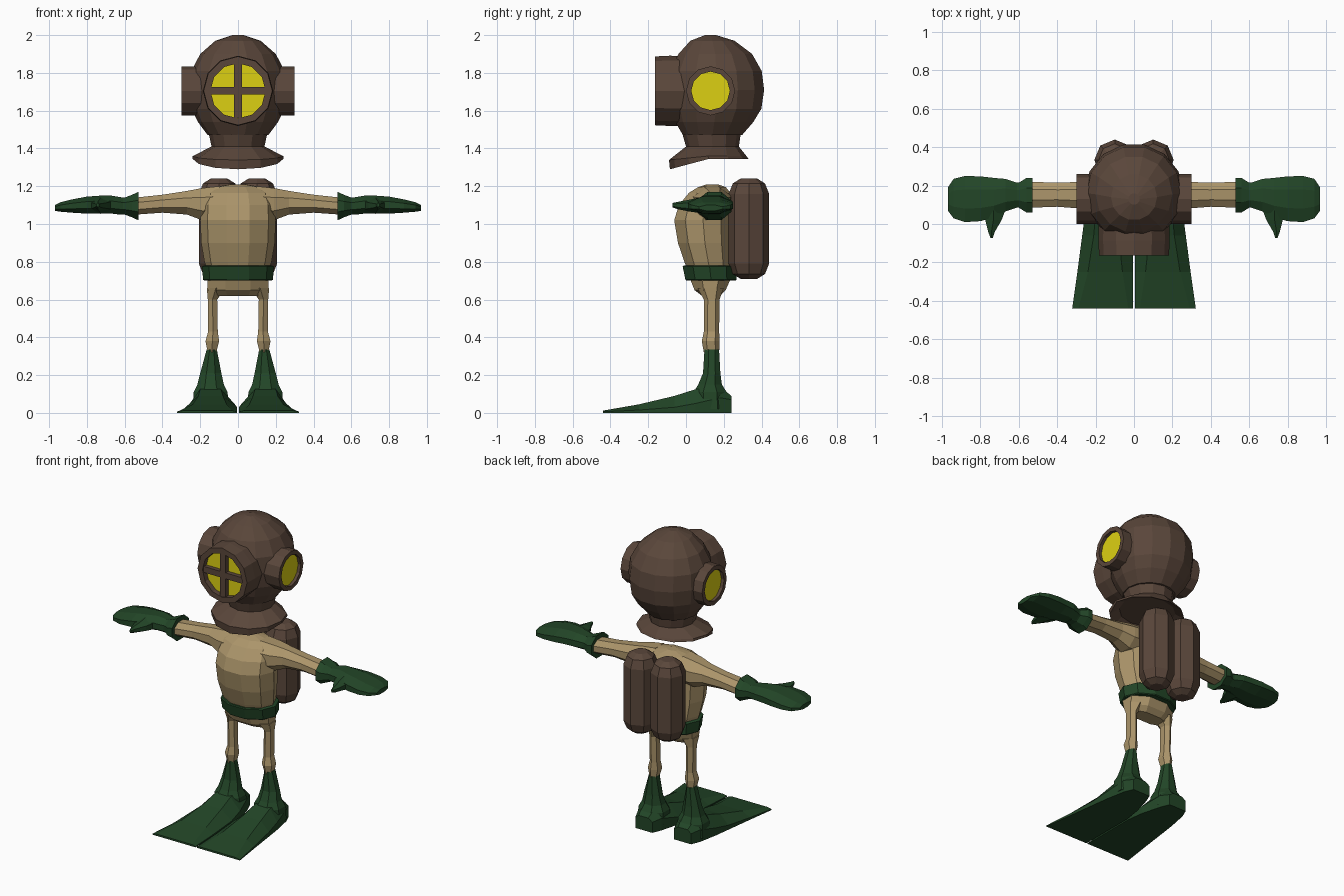
import bpy, bmesh, math
from mathutils import Vector


def material(name, rgb):
    m = bpy.data.materials.new(name)
    m.diffuse_color = (*rgb, 1)
    return m


BROWN = material("brown metal", (0.102, 0.062, 0.043))
YELLOW = material("yellow glass", (0.72, 0.63, 0.006))
GREEN = material("dark green rubber", (0.016, 0.060, 0.020))
TAN = material("tan canvas", (0.41, 0.30, 0.145))


def loft(name, rings, mat, mirror=False, closed=False):
    """Skin rings of equal point count; cap the ends, or join last ring to first."""
    bm = bmesh.new()
    vs = [[bm.verts.new(p) for p in r] for r in rings]
    n = len(rings[0])
    pairs = list(zip(vs, vs[1:])) + ([(vs[-1], vs[0])] if closed else [])
    for a, b in pairs:
        for i in range(n):
            j = (i + 1) % n
            bm.faces.new((a[i], a[j], b[j], b[i]))
    if not closed:
        bm.faces.new(vs[0])
        bm.faces.new(vs[-1])
    bmesh.ops.recalc_face_normals(bm, faces=bm.faces)
    me = bpy.data.meshes.new(name)
    bm.to_mesh(me)
    bm.free()
    me.materials.append(mat)
    ob = bpy.data.objects.new(name, me)
    bpy.context.collection.objects.link(ob)
    if mirror:
        ob.modifiers.new("mirror", 'MIRROR').use_clip = False
    return ob


def ring(axis, at, a0, a1, b0, b1, n=8, flat=True):
    """n-sided ring across an axis, filling the box a0..a1, b0..b1."""
    ph = math.pi / n if flat else 0
    k = 1 / math.cos(ph)
    pts = []
    for i in range(n):
        t = 2 * math.pi * i / n + ph
        a = (a0 + a1) / 2 + (a1 - a0) / 2 * k * math.cos(t)
        b = (b0 + b1) / 2 + (b1 - b0) / 2 * k * math.sin(t)
        pts.append({'x': (at, a, b), 'y': (a, at, b), 'z': (a, b, at)}[axis])
    return pts


def box(name, x0, x1, y0, y1, z0, z1, mat):
    return loft(name, [[(x0, y0, z), (x1, y0, z), (x1, y1, z), (x0, y1, z)] for z in (z0, z1)], mat)


def round_ring(axis, at, a, b, r, n=12):
    return ring(axis, at, a - r, a + r, b - r, b + r, n, False)


# helmet dome: (z, radius, y centre)
dome = [(1.47, 0.16, 0.14), (1.54, 0.212, 0.15), (1.61, 0.245, 0.16), (1.71, 0.257, 0.163),
        (1.81, 0.247, 0.16), (1.90, 0.20, 0.155), (1.97, 0.12, 0.14), (2.0, 0.03, 0.13)]
loft("helmet_dome", [round_ring('z', z, 0, y, r, 14) for z, r, y in dome], BROWN)

# collar flares out, with its front edge dipping to a point
collar = [round_ring('z', 1.48, 0, 0.135, 0.155), round_ring('z', 1.41, 0, 0.14, 0.14),
          ring('z', 1.36, -0.24, 0.24, -0.09, 0.32, 12, False),
          ring('z', 1.345, -0.24, 0.24, -0.085, 0.33, 12, False),
          ring('z', 1.37, -0.18, 0.18, -0.03, 0.28, 12, False)]
for r in collar[2:]:
    r[:] = [(x, y, z - max(0, 0.12 - y) * (0.27 if z < 1.35 else 0.1)) for x, y, z in r]
loft("helmet_collar", collar, BROWN)

# portholes: rim around a recessed glass disc
loft("front_port_rim", [round_ring('y', y, 0, 1.705, r) for y, r in
                        [(0.05, 0.182), (-0.085, 0.186), (-0.165, 0.182), (-0.165, 0.146), (0.05, 0.146)]],
     BROWN, closed=True)
loft("front_glass", [round_ring('y', y, 0, 1.705, 0.15) for y in (-0.13, -0.12)], YELLOW)
box("front_bar_upright", -0.02, 0.02, -0.16, -0.125, 1.56, 1.85, BROWN)
box("front_bar_level", -0.145, 0.145, -0.158, -0.125, 1.685, 1.725, BROWN)
loft("side_port_rim", [round_ring('x', x, 0.13, 1.705, r) for x, r in
                       [(0.15, 0.13), (0.30, 0.13), (0.30, 0.102), (0.15, 0.102)]],
     BROWN, mirror=True, closed=True)
loft("side_glass", [round_ring('x', x, 0.13, 1.705, 0.105) for x in (0.27, 0.28)], YELLOW, mirror=True)

# torso: (z, half width, front, back)
body = [(0.76, 0.165, 0.0, 0.25), (0.80, 0.178, -0.015, 0.25), (0.90, 0.195, -0.05, 0.25),
        (1.02, 0.20, -0.07, 0.25), (1.10, 0.195, -0.045, 0.25), (1.165, 0.175, 0.01, 0.24),
        (1.195, 0.13, 0.06, 0.215), (1.21, 0.04, 0.11, 0.17)]
loft("torso", [ring('z', z, -w, w, f, b, 10, False) for z, w, f, b in body], TAN)

# belt and pelvis
loft("belt", [ring('z', z, -w, w, f, b, 10, False) for z, w, f, b in
              [(0.70, 0.178, -0.005, 0.27), (0.705, 0.185, -0.01, 0.275),
               (0.775, 0.19, -0.025, 0.275), (0.78, 0.18, -0.02, 0.27)]], GREEN)
loft("pelvis", [ring('z', z, -w, w, f, b) for z, w, f, b in
                [(0.62, 0.135, 0.085, 0.18), (0.65, 0.16, 0.045, 0.21), (0.74, 0.165, 0.01, 0.25)]], TAN)

# arms: (x, front, back, bottom, top)
arm = [(0.10, 0.03, 0.24, 1.02, 1.20), (0.19, 0.05, 0.235, 1.02, 1.19), (0.27, 0.08, 0.22, 1.05, 1.175),
       (0.40, 0.09, 0.215, 1.06, 1.155), (0.54, 0.085, 0.22, 1.05, 1.14)]
loft("arm", [ring('x', *r) for r in arm], TAN, mirror=True)
cuff = [(0.528, 0.06, 0.24, 1.02, 1.17), (0.56, 0.06, 0.24, 1.035, 1.155), (0.60, 0.085, 0.215, 1.05, 1.14),
        (0.64, 0.085, 0.215, 1.05, 1.14)]
loft("glove_cuff", [ring('x', *r) for r in cuff], GREEN, mirror=True)
hand = [(0.61, 0.085, 0.215, 1.05, 1.14), (0.67, 0.065, 0.235, 1.055, 1.15), (0.73, 0.035, 0.24, 1.055, 1.15),
        (0.80, 0.015, 0.248, 1.055, 1.145), (0.88, 0.01, 0.25, 1.06, 1.13), (0.94, 0.03, 0.235, 1.065, 1.115),
        (0.97, 0.07, 0.19, 1.07, 1.10)]
loft("glove_hand", [ring('x', *r) for r in hand], GREEN, mirror=True)
loft("glove_thumb", [ring('y', y, x0, x1, z0, z1, 6) for y, x0, x1, z0, z1 in
                     [(0.10, 0.66, 0.80, 1.06, 1.14), (0.02, 0.69, 0.775, 1.07, 1.125),
                      (-0.04, 0.725, 0.76, 1.08, 1.115), (-0.072, 0.736, 0.748, 1.09, 1.11)]],
     GREEN, mirror=True)

# legs: (z, inner, outer, front, back)
leg = [(0.32, 0.115, 0.16, 0.10, 0.17), (0.38, 0.10, 0.172, 0.09, 0.172), (0.43, 0.107, 0.158, 0.10, 0.17),
       (0.60, 0.11, 0.16, 0.10, 0.172), (0.66, 0.07, 0.165, 0.07, 0.19)]
loft("leg", [ring('z', *r, 6) for r in leg], TAN, mirror=True)

# boot ankle and flipper: flipper sections run from toe to heel
ankle = [(0.02, 0.05, 0.24, 0.04, 0.22), (0.11, 0.055, 0.235, 0.04, 0.215), (0.15, 0.075, 0.215, 0.065, 0.19),
         (0.21, 0.088, 0.20, 0.09, 0.182), (0.335, 0.112, 0.166, 0.098, 0.175)]
loft("boot_ankle", [ring('z', *r) for r in ankle], GREEN, mirror=True)
sections = [(-0.44, 0.005, 0.322, 0.006, 0.03, 0.29, 0.012), (-0.25, 0.005, 0.295, 0.015, 0.06, 0.24, 0.045),
            (-0.06, 0.005, 0.27, 0.03, 0.08, 0.21, 0.09), (0.05, 0.02, 0.255, 0.05, 0.09, 0.20, 0.125),
            (0.18, 0.055, 0.23, 0.08, 0.10, 0.19, 0.14), (0.24, 0.08, 0.205, 0.07, 0.11, 0.18, 0.09)]
loft("flipper", [[(x0, y, 0), (x1, y, 0), (x1, y, e), (r1, y, h), (r0, y, h), (x0, y, e)]
                 for y, x0, x1, e, r0, r1, h in sections], GREEN, mirror=True)

# air tanks on the back
tank = [(0.71, 0.045), (0.735, 0.085), (0.79, 0.107), (1.16, 0.107), (1.215, 0.085), (1.24, 0.045)]
loft("air_tank", [round_ring('z', z, 0.10, 0.333, r, 8) for z, r in tank], BROWN, mirror=True)
